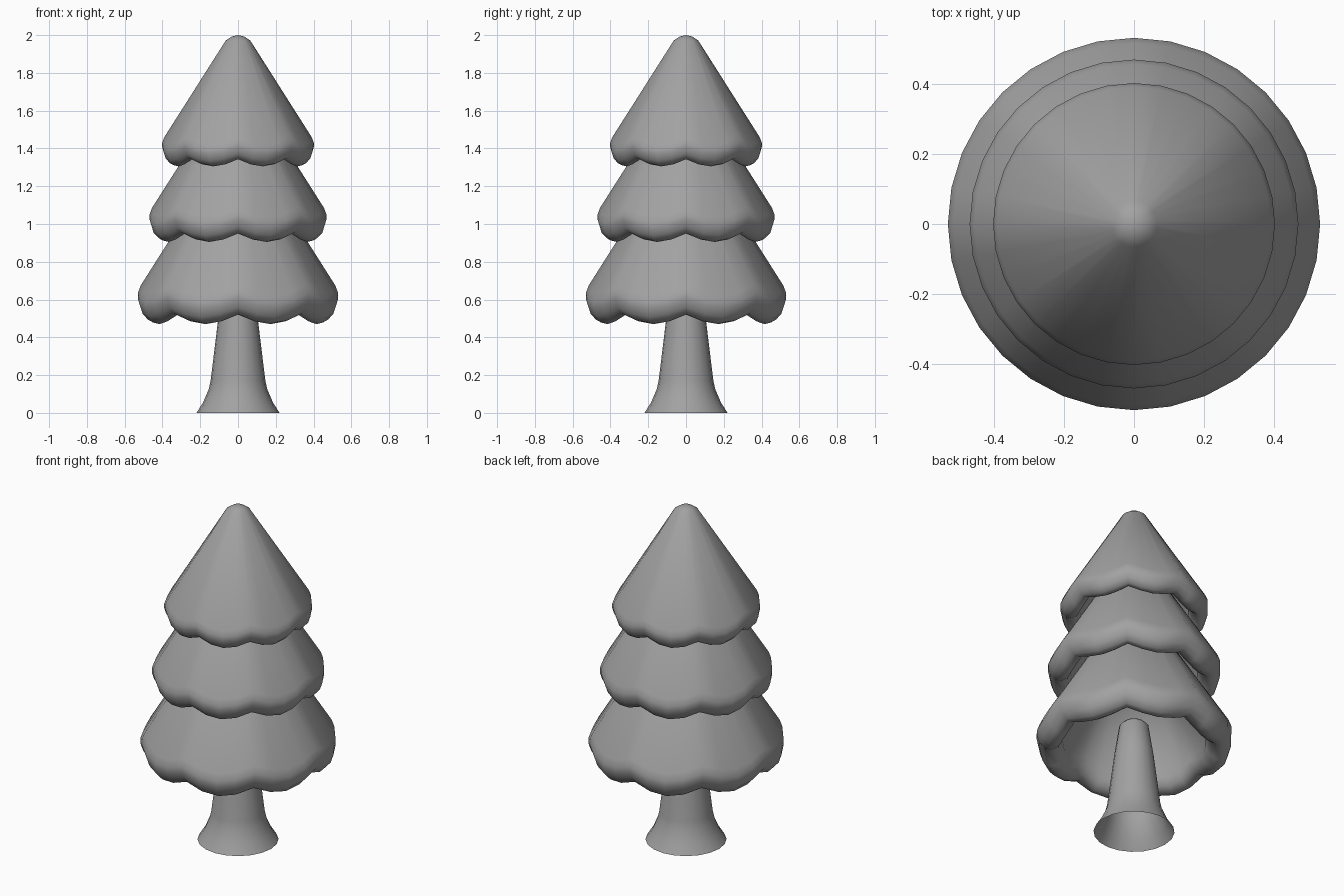
import bpy
import bmesh
from math import sin, cos, pi, radians

if "Cube" in bpy.data.objects:
    bpy.data.objects.remove(bpy.data.objects["Cube"], do_unlink=True)

grey = bpy.data.materials.new("plain grey")
grey.use_nodes = True
colour = (0.36, 0.36, 0.36, 1)
grey.diffuse_color = colour
grey.node_tree.nodes["Principled BSDF"].inputs["Base Color"].default_value = colour


def lathe(name, profile, sides, drop=0.0, lobes=8):
    """Spin (radius, z, droop weight) points; drop lowers scallops between cusps."""
    bm = bmesh.new()
    rings = []
    for r, z, weight in profile:
        if r == 0:
            rings.append([bm.verts.new((0, 0, z))] * sides)
            continue
        ring = []
        for i in range(sides):
            a = 2 * pi * i / sides
            droop = drop * weight * abs(sin(a * lobes / 2))
            ring.append(bm.verts.new((r * cos(a), r * sin(a), z - droop)))
        rings.append(ring)
    for low, high in zip(rings, rings[1:]):
        for i in range(sides):
            j = (i + 1) % sides
            corners = [low[i], low[j], high[j], high[i]]
            bm.faces.new(list(dict.fromkeys(corners)))
    mesh = bpy.data.meshes.new(name)
    bm.to_mesh(mesh)
    bm.free()
    mesh.materials.append(grey)
    obj = bpy.data.objects.new(name, mesh)
    bpy.context.collection.objects.link(obj)
    bpy.ops.object.select_all(action="DESELECT")
    obj.select_set(True)
    bpy.context.view_layer.objects.active = obj
    bpy.ops.object.shade_smooth_by_angle(angle=radians(65))
    return obj


# Flared trunk, open underneath, ending inside the lowest tier
lathe("trunk", [(0.22, 0, 0), (0.185, 0.055, 0), (0.155, 0.125, 0),
                (0.145, 0.17, 0), (0.107, 0.48, 0), (0.08, 0.655, 0),
                (0.06, 0.675, 0), (0, 0.68, 0)], 20)

# Hollow cone with a rounded, scalloped lip: inside apex, lip, outside tip
tier = [(0, 0.82, 0), (0.39, 0.17, 1), (0.39, 0.12, 1), (0.41, 0.075, 1),
        (0.45, 0.05, 1), (0.485, 0.058, 1), (0.515, 0.09, 1),
        (0.53, 0.135, 1), (0.53, 0.165, 1), (0.515, 0.205, 1),
        (0.086, 0.88, 0), (0.045, 0.908, 0), (0, 0.918, 0)]

for name, base, size in (("lower_tier", 0.47, 1.0),
                         ("middle_tier", 0.905, 0.883),
                         ("upper_tier", 1.305, 0.757)):
    profile = [(r * size, base + z * size, w) for r, z, w in tier]
    lathe(name, profile, 32, drop=0.05 * size)
